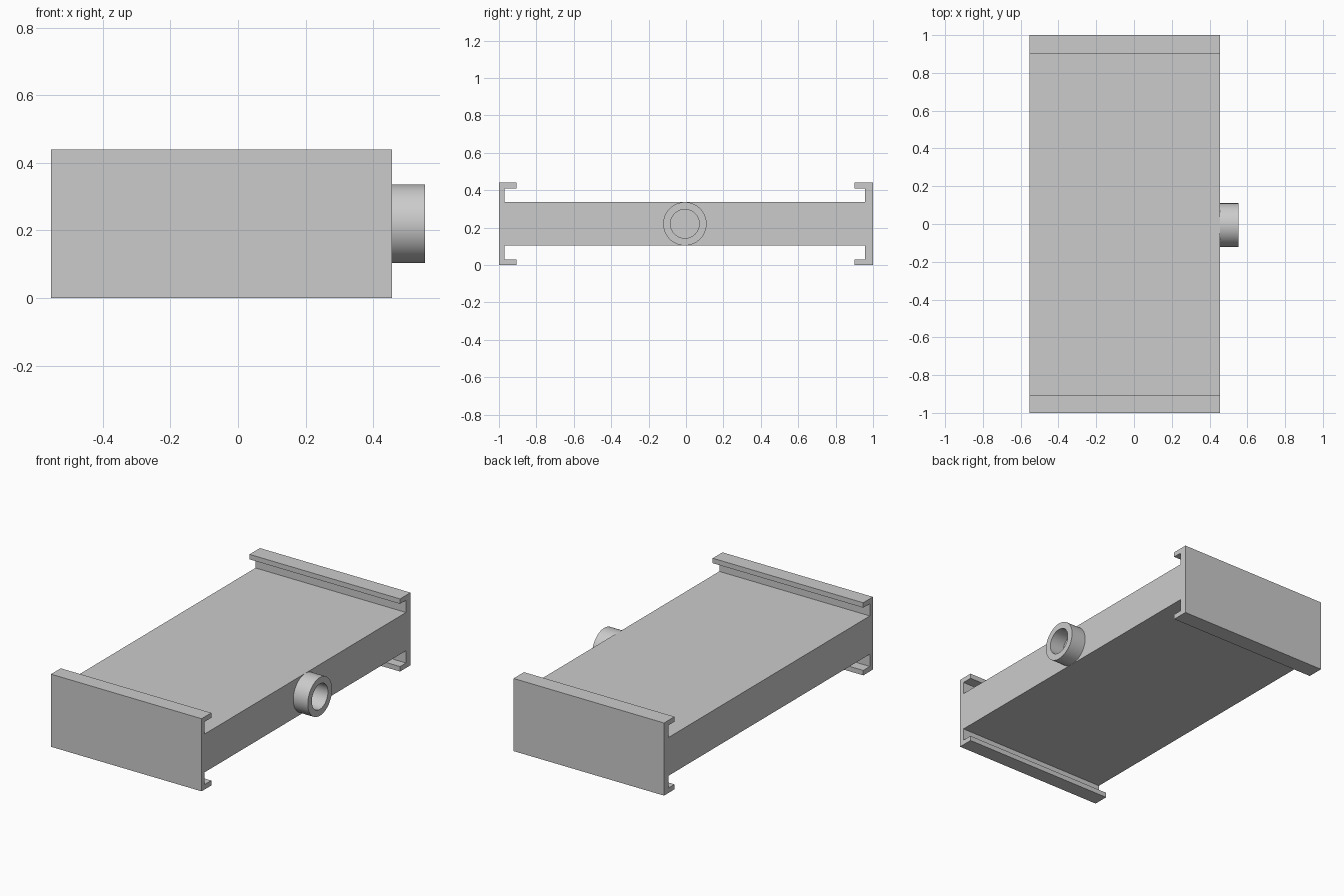
import bpy
import bmesh
import math
from mathutils import Matrix

cube = bpy.data.objects.get("Cube")
if cube:
    bpy.data.objects.remove(cube, do_unlink=True)

grey = bpy.data.materials.new("plain grey")
grey.use_nodes = True
grey.diffuse_color = (0.6, 0.6, 0.6, 1)
grey.node_tree.nodes["Principled BSDF"].inputs["Base Color"].default_value = (0.6, 0.6, 0.6, 1)

BACK, FACE, TIP = -0.553, 0.456, 0.553   # x extents: plate ends and port tip
HEIGHT, LIP = 0.44, 0.03
MID_Z, HALF = 0.22, 0.116
PORT_Y = -0.006


def finish(name, bm):
    bmesh.ops.recalc_face_normals(bm, faces=bm.faces)
    mesh = bpy.data.meshes.new(name)
    bm.to_mesh(mesh)
    bm.free()
    mesh.materials.append(grey)
    obj = bpy.data.objects.new(name, mesh)
    bpy.context.collection.objects.link(obj)
    return obj


def extrude_x(name, profile):
    """Extrude a (y, z) outline along the depth of the body."""
    bm = bmesh.new()
    face = bm.faces.new([bm.verts.new((BACK, y, z)) for y, z in profile])
    grown = bmesh.ops.extrude_face_region(bm, geom=[face])["geom"]
    moved = [v for v in grown if isinstance(v, bmesh.types.BMVert)]
    bmesh.ops.translate(bm, verts=moved, vec=(FACE - BACK, 0, 0))
    return finish(name, bm)


def end_channel(name, side, wall, lip_edge):
    """C-shaped end rail with lips facing the middle."""
    outline = [(1, 0), (1, HEIGHT), (lip_edge, HEIGHT), (lip_edge, HEIGHT - LIP),
               (wall, HEIGHT - LIP), (wall, LIP), (lip_edge, LIP), (lip_edge, 0)]
    return extrude_x(name, [(side * y, z) for y, z in outline])


# Flat core between the two end rails
low, high = MID_Z - HALF, MID_Z + HALF
extrude_x("core_body", [(-0.97, low), (0.957, low), (0.957, high), (-0.97, high)])
end_channel("front_channel", -1, 0.97, 0.907)
end_channel("back_channel", 1, 0.957, 0.9)

# Round port: a stepped profile spun about its own axis, open at the tip
bm = bmesh.new()
profile = [(FACE, HALF), (TIP, HALF), (TIP, 0.077), (FACE + 0.002, 0.077), (FACE + 0.002, 0)]
points = [bm.verts.new((x, r, 0)) for x, r in profile]
edges = [bm.edges.new(pair) for pair in zip(points, points[1:])]
bmesh.ops.spin(bm, geom=points + edges, cent=(0, 0, 0), axis=(1, 0, 0),
               angle=math.tau, steps=64, use_duplicate=False)
bmesh.ops.remove_doubles(bm, verts=bm.verts, dist=0.0001)
bmesh.ops.transform(bm, matrix=Matrix.Translation((0, PORT_Y, MID_Z)), verts=bm.verts)
port = finish("side_port", bm)

bpy.ops.object.select_all(action="DESELECT")
port.select_set(True)
bpy.context.view_layer.objects.active = port
bpy.ops.object.shade_smooth_by_angle(angle=math.radians(30))
